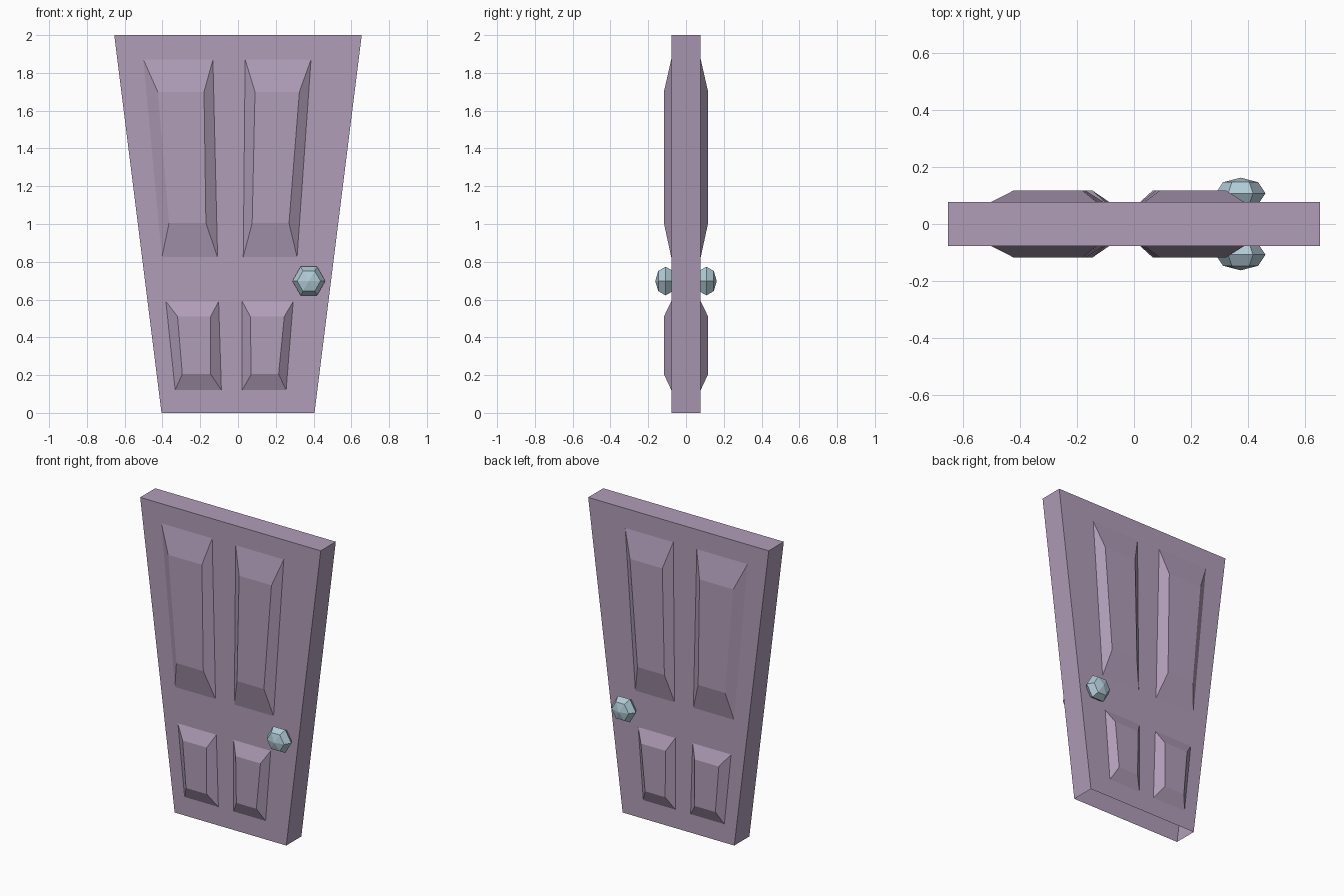
import bpy, bmesh
from math import radians
from mathutils import Matrix

old = bpy.data.objects.get("Cube")
if old:
    bpy.data.objects.remove(old)

HALF = 0.078      # half thickness of the slab
RAISED = 0.117    # depth of the raised panel faces


def material(name, color):
    mat = bpy.data.materials.new(name)
    mat.use_nodes = True
    mat.diffuse_color = (*color, 1)
    mat.node_tree.nodes["Principled BSDF"].inputs["Base Color"].default_value = (*color, 1)
    return mat


def add_object(name, bm, mat):
    mesh = bpy.data.meshes.new(name)
    bm.to_mesh(mesh)
    bm.free()
    mesh.materials.append(mat)
    obj = bpy.data.objects.new(name, mesh)
    bpy.context.collection.objects.link(obj)
    return obj


def loft(name, near, far, mat, cap_near):
    """Join two four-cornered loops; each is (depth, corners from top left, clockwise)."""
    bm = bmesh.new()
    a, b = ([bm.verts.new((x, y, z)) for x, z in corners] for y, corners in (near, far))
    for i in range(4):
        j = (i + 1) % 4
        bm.faces.new((a[i], a[j], b[j], b[i]))
    bm.faces.new(b)
    if cap_near:
        bm.faces.new(a)
    bmesh.ops.recalc_face_normals(bm, faces=bm.faces)
    return add_object(name, bm, mat)


def trapezoid(top, bottom, z_top, z_bottom):
    return [(top[0], z_top), (top[1], z_top), (bottom[1], z_bottom), (bottom[0], z_bottom)]


purple = material("dusty_purple", (0.434, 0.337, 0.479))
blue = material("pale_blue", (0.434, 0.597, 0.672))

# Tapered slab with an open underside
outline = trapezoid((-0.655, 0.655), (-0.405, 0.405), 2.0, 0.0)
slab = loft("door_slab", (-HALF, outline), (HALF, outline), purple, True)
bm = bmesh.new()
bm.from_mesh(slab.data)
bottom = [f for f in bm.faces if f.calc_center_median().z < 0.01]
bmesh.ops.delete(bm, geom=bottom, context='FACES_ONLY')
bm.to_mesh(slab.data)
bm.free()

# Raised panels: outer edge on the slab, then inner raised face
panels = {
    "upper_right_panel": (trapezoid((-0.505, -0.13), (-0.405, -0.105), 1.88, 0.815),
                          trapezoid((-0.425, -0.18), (-0.365, -0.17), 1.70, 1.005)),
    "upper_left_panel": (trapezoid((0.035, 0.39), (0.025, 0.315), 1.88, 0.815),
                         trapezoid((0.09, 0.325), (0.075, 0.27), 1.70, 1.005)),
    "lower_right_panel": (trapezoid((-0.385, -0.10), (-0.335, -0.085), 0.595, 0.117),
                          trapezoid((-0.32, -0.145), (-0.295, -0.145), 0.51, 0.205)),
    "lower_left_panel": (trapezoid((0.02, 0.295), (0.02, 0.257), 0.595, 0.117),
                         trapezoid((0.065, 0.245), (0.07, 0.215), 0.51, 0.205)),
}

for side, sign in (("front", -1), ("back", 1)):
    for name, (outer, inner) in panels.items():
        # Closed, so the normals point outward; the base is flush with the slab
        loft(f"{side}_{name}", (sign * (HALF - 0.002), outer), (sign * RAISED, inner), purple, True)

    # Faceted six-sided knob, flattened along the depth
    bm = bmesh.new()
    bmesh.ops.create_uvsphere(
        bm, u_segments=6, v_segments=4, radius=1,
        matrix=Matrix.Translation((0.375, sign * 0.108, 0.698))
        @ Matrix.Diagonal((0.0875, 0.055, 0.0875, 1))
        @ Matrix.Rotation(radians(90), 4, 'X')
        @ Matrix.Rotation(radians(30), 4, 'Z'))
    add_object(f"{side}_knob", bm, blue)
